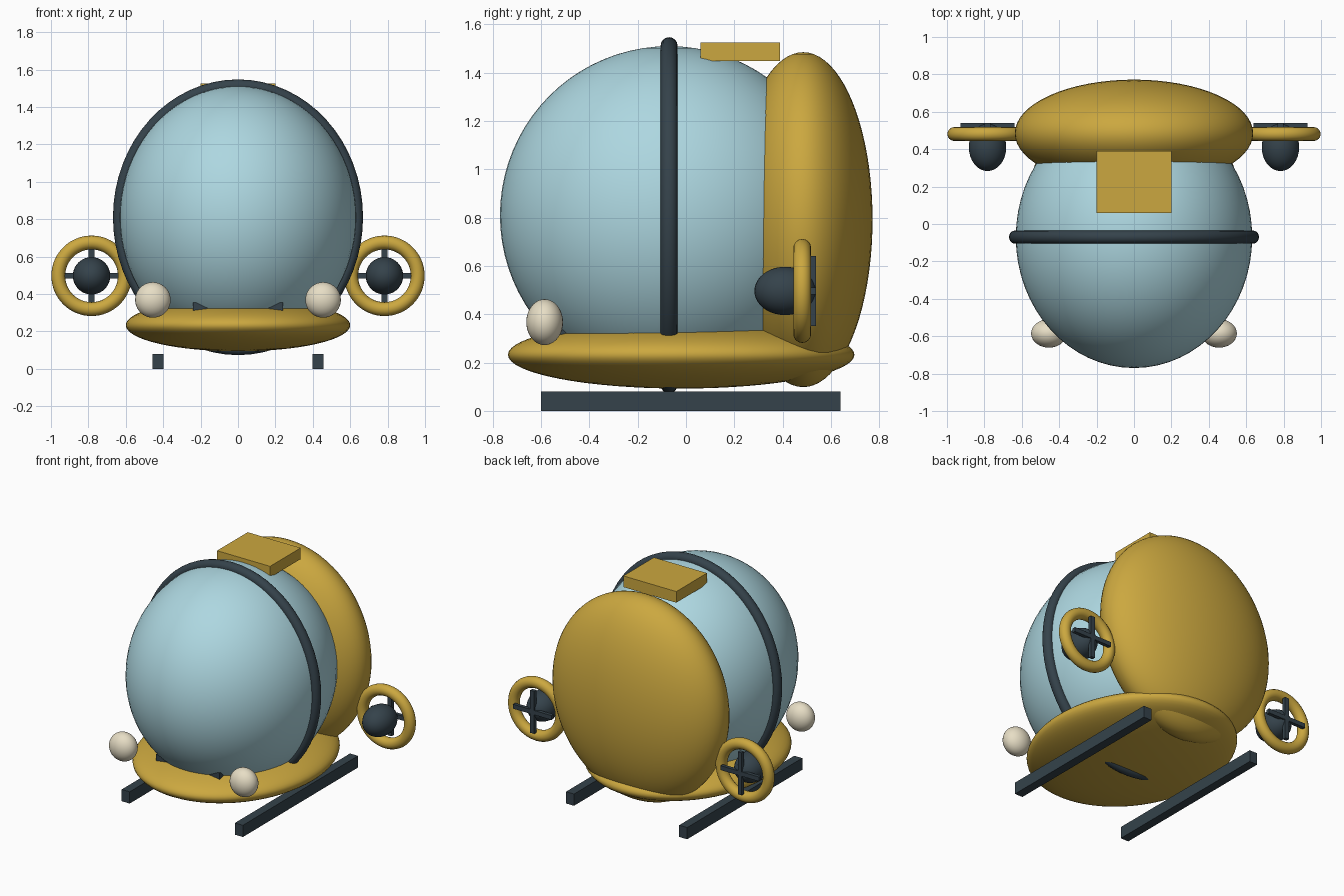
import bpy
from math import radians

if "Cube" in bpy.data.objects:
    bpy.data.objects.remove(bpy.data.objects["Cube"])


def material(name, color):
    m = bpy.data.materials.new(name)
    m.diffuse_color = (*color, 1)
    m.use_nodes = True
    m.node_tree.nodes["Principled BSDF"].inputs["Base Color"].default_value = m.diffuse_color
    return m


GLASS = material("pale_blue", (0.42, 0.68, 0.75))
YELLOW = material("yellow", (0.60, 0.39, 0.05))
DARK = material("dark_steel", (0.035, 0.055, 0.07))
CREAM = material("cream", (0.80, 0.73, 0.56))


def finish(name, mat, smooth):
    ob = bpy.context.object
    ob.name = name
    ob.data.materials.append(mat)
    bpy.ops.object.transform_apply(location=False, rotation=True, scale=True)
    if smooth:
        bpy.ops.object.shade_smooth()
    return ob


def ellipsoid(name, loc, radii, mat, seg=48, rings=32):
    bpy.ops.mesh.primitive_uv_sphere_add(segments=seg, ring_count=rings, radius=1, location=loc)
    bpy.context.object.scale = radii
    return finish(name, mat, True)


def box(name, loc, size, mat, rot=(0, 0, 0)):
    bpy.ops.mesh.primitive_cube_add(size=1, location=loc, rotation=rot)
    bpy.context.object.scale = size
    return finish(name, mat, False)


def ring(name, loc, major, minor, mat, x_scale=1):
    bpy.ops.mesh.primitive_torus_add(location=loc, rotation=(radians(90), 0, 0),
                                     major_radius=major, minor_radius=minor,
                                     major_segments=64, minor_segments=16)
    bpy.context.object.scale = (x_scale, 1, 1)
    return finish(name, mat, True)


# Cabin bubble with its frame hoop, rear hull and belly pan
ellipsoid("cabin_bubble", (0, -0.07, 0.81), (0.632, 0.70, 0.70), GLASS, 64, 40)
ring("bubble_hoop", (0, -0.07, 0.81), 0.702, 0.035, DARK, 0.907)
ellipsoid("rear_hull", (0, 0.485, 0.792), (0.637, 0.287, 0.693), YELLOW, 64, 40)
ellipsoid("belly_pan", (0, -0.02, 0.233), (0.60, 0.717, 0.14), YELLOW, 64, 32)

# Roof hatch and the console just touching the bubble
box("roof_hatch", (0, 0.225, 1.487), (0.40, 0.33, 0.076), YELLOW)
box("console", (0, -0.43, 0.30), (0.48, 0.22, 0.11), DARK)

# Mirrored side parts
for side, s in (("left", -1), ("right", 1)):
    box(side + "_skid", (s * 0.427, 0.02, 0.04), (0.06, 1.24, 0.08), DARK)
    ellipsoid(side + "_headlight", (s * 0.455, -0.585, 0.368), (0.095, 0.076, 0.095), CREAM, 32, 20)

    # Thruster: guard ring, motor pod and crossed blades
    c = s * 0.783
    ring(side + "_thruster_ring", (c, 0.481, 0.497), 0.178, 0.037, YELLOW)
    ellipsoid(side + "_motor_pod", (c, 0.41, 0.497), (0.10, 0.127, 0.10), DARK, 32, 20)
    box(side + "_upright_blade", (c, 0.527, 0.497), (0.03, 0.024, 0.29), DARK)
    box(side + "_cross_blade", (c, 0.527, 0.497), (0.29, 0.024, 0.03), DARK)
